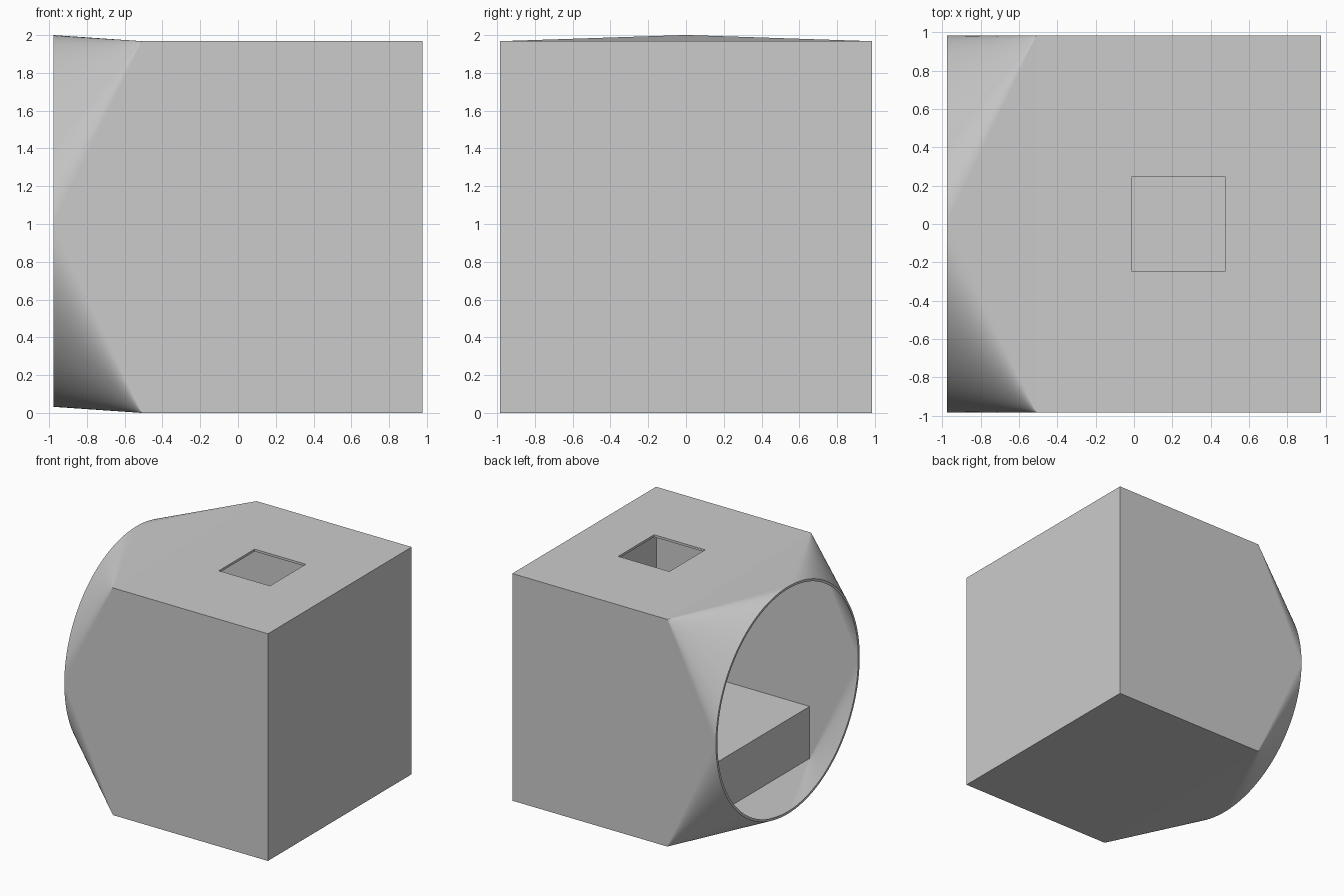
import bpy
import bmesh
import math

if "Cube" in bpy.data.objects:
    bpy.data.objects.remove(bpy.data.objects["Cube"], do_unlink=True)

HALF = 0.984          # half width of the square body
MID = HALF            # height of the body axis
RING_MID = 1.016      # height of the round mouth axis
FRONT, JOIN, END = -0.976, -0.51, 0.976
WALL = 0.02
QUARTER = 48          # facets per rounded corner
HOLE = 0.245
HOLE_X = (JOIN + END) / 2

grey = bpy.data.materials.new("plain_grey")
grey.use_nodes = True
colour = (0.6, 0.6, 0.6, 1)
grey.diffuse_color = colour
grey.node_tree.nodes["Principled BSDF"].inputs["Base Color"].default_value = colour


def finish(name, bm):
    bmesh.ops.recalc_face_normals(bm, faces=bm.faces)
    mesh = bpy.data.meshes.new(name)
    bm.to_mesh(mesh)
    bm.free()
    mesh.materials.append(grey)
    obj = bpy.data.objects.new(name, mesh)
    bpy.context.collection.objects.link(obj)
    return obj


def bridge(bm, a, b):
    """Join two closed loops of equal length with quads."""
    for i in range(len(a)):
        j = (i + 1) % len(a)
        bm.faces.new((a[i], a[j], b[j], b[i]))


def square(bm, x, half):
    return [bm.verts.new((x, sy * half, MID + sz * half))
            for sy, sz in ((1, 1), (-1, 1), (-1, -1), (1, -1))]


def skin(bm, inset):
    """One layer of the body: closed end, square tube, square-to-round mouth."""
    half = HALF - inset
    join = square(bm, JOIN, half)
    end = square(bm, END - inset, half)
    bm.faces.new(end)
    ring = []
    for i in range(4 * QUARTER):
        a = math.pi / 2 * i / QUARTER
        ring.append(bm.verts.new((FRONT, half * math.cos(a), RING_MID + half * math.sin(a))))
    # cone fan at each corner, flat triangle between neighbouring corners
    for k in range(4):
        for i in range(k * QUARTER, (k + 1) * QUARTER):
            bm.faces.new((join[k], ring[i], ring[(i + 1) % len(ring)]))
        bm.faces.new((join[k], ring[((k + 1) * QUARTER) % len(ring)], join[(k + 1) % 4]))
    # side walls and floor
    for k in (1, 2, 3):
        j = (k + 1) % 4
        bm.faces.new((join[k], join[j], end[j], end[k]))
    # roof with a square opening
    roof = [join[0], join[1], end[1], end[0]]
    hole = [bm.verts.new((HOLE_X + sx * HOLE, sy * HOLE, MID + half))
            for sx, sy in ((-1, 1), (-1, -1), (1, -1), (1, 1))]
    bridge(bm, roof, hole)
    return ring, hole


# Thin hollow body
bm = bmesh.new()
outer_ring, outer_hole = skin(bm, 0)
inner_ring, inner_hole = skin(bm, WALL)
bridge(bm, outer_ring, inner_ring)
bridge(bm, outer_hole, inner_hole)
finish("hollow_body", bm)

# Raised floor inside the square part
bm = bmesh.new()
bmesh.ops.create_cube(bm, size=1)
low, high = WALL, 0.47
for v in bm.verts:
    v.co = (JOIN if v.co.x < 0 else END - WALL,
            math.copysign(HALF - WALL, v.co.y),
            low if v.co.z < 0 else high)
finish("raised_floor", bm)
